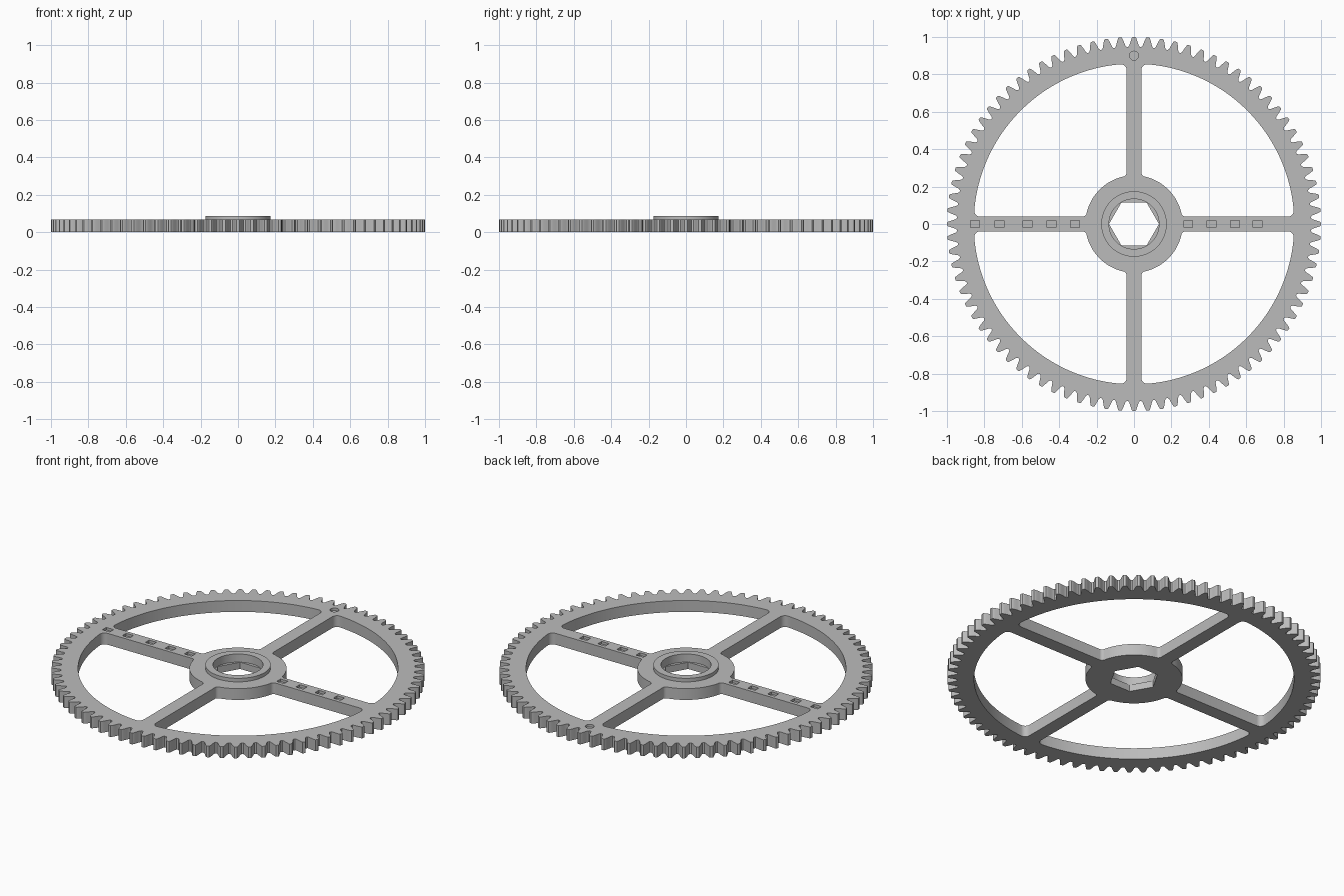
import bpy, bmesh
from math import pi, sin, cos, tan, acos, atan2, sqrt, radians

cube = bpy.data.objects.get("Cube")
if cube:
    bpy.data.objects.remove(cube, do_unlink=True)

TEETH = 84
MODULE = 2 / (TEETH + 2)
THICK, BOSS_TOP, LEDGE = 0.067, 0.088, 0.04
RIM_IN, HUB_R, SPOKE = 0.857, 0.26, 0.04
HEX_R, BOSS_R = 0.134, 0.175

grey = bpy.data.materials.new("plain grey")
grey.use_nodes = True
grey.diffuse_color = (0.5, 0.5, 0.5, 1)
grey.node_tree.nodes["Principled BSDF"].inputs["Base Color"].default_value = (0.5, 0.5, 0.5, 1)


def prism(name, points, z0, z1):
    """Extrude a closed outline from z0 to z1."""
    bm = bmesh.new()
    face = bm.faces.new([bm.verts.new((x, y, z0)) for x, y in points])
    top = bmesh.ops.extrude_face_region(bm, geom=[face])["geom"]
    verts = [v for v in top if isinstance(v, bmesh.types.BMVert)]
    bmesh.ops.translate(bm, verts=verts, vec=(0, 0, z1 - z0))
    bmesh.ops.recalc_face_normals(bm, faces=bm.faces)
    mesh = bpy.data.meshes.new(name)
    bm.to_mesh(mesh)
    bm.free()
    mesh.materials.append(grey)
    obj = bpy.data.objects.new(name, mesh)
    bpy.context.collection.objects.link(obj)
    return obj


def arc(cx, cy, r, a0, a1, n):
    return [(cx + r * cos(a0 + (a1 - a0) * i / n), cy + r * sin(a0 + (a1 - a0) * i / n))
            for i in range(n + 1)]


def circle(r, n, cx=0, cy=0):
    return arc(cx, cy, r, 0, 2 * pi, n)[:-1]


def combine(target, tool, operation):
    """Apply one boolean and remove the tool."""
    mod = target.modifiers.new("combine", 'BOOLEAN')
    mod.operation, mod.object, mod.solver = operation, tool, 'EXACT'
    bpy.context.view_layer.update()
    graph = bpy.context.evaluated_depsgraph_get()
    mesh = bpy.data.meshes.new_from_object(target.evaluated_get(graph))
    target.modifiers.clear()
    target.data = mesh
    bpy.data.objects.remove(tool, do_unlink=True)


def gear_outline():
    """Involute teeth, one of them centred on each axis."""
    pitch_r, root_r = TEETH * MODULE / 2, 1 - 2.25 * MODULE
    pressure = radians(20)
    base_r = pitch_r * cos(pressure)

    def half_angle(r):
        a = acos(base_r / r)
        return pi / (2 * TEETH) + tan(pressure) - pressure - tan(a) + a

    radii = [root_r + (1 - root_r) * t for t in (0, 0.15, 0.4, 0.7, 0.93)]
    flank = [(r, half_angle(r)) for r in radii]
    flank[0] = (root_r, flank[0][1] + 0.004)
    flank.append((1, half_angle(1) - 0.002))
    tooth = [(r, -a) for r, a in flank] + [(1, 0)] + [(r, a) for r, a in reversed(flank)]
    return [(r * cos(a + 2 * pi * k / TEETH), r * sin(a + 2 * pi * k / TEETH))
            for k in range(TEETH) for r, a in tooth]


def window_outline():
    """Quarter opening between two spokes, with rounded corners."""
    f_in, f_out = 0.02, 0.03
    yi, yo = SPOKE + f_in, SPOKE + f_out
    xi = sqrt((HUB_R + f_in) ** 2 - yi ** 2)
    xo = sqrt((RIM_IN - f_out) ** 2 - yo ** 2)
    ai, ao = atan2(yi, xi), atan2(yo, xo)
    half = arc(0, 0, HUB_R, pi / 4, ai, 10)
    half += arc(xi, yi, f_in, pi + ai, 1.5 * pi, 5)[1:]
    half += arc(xo, yo, f_out, -pi / 2, ao, 6)
    half += arc(0, 0, RIM_IN, ao, pi / 4, 20)[1:]
    return half + [(y, x) for x, y in reversed(half)][1:-1]


# Toothed disc with its raised hub
gear = prism("spoked_gear", gear_outline(), 0, THICK)
combine(gear, prism("hub_boss", circle(BOSS_R, 72), THICK / 2, BOSS_TOP), 'UNION')

# Four openings that leave the spokes
outline = window_outline()
for sx, sy in ((1, 1), (-1, 1), (-1, -1), (1, -1)):
    window = prism("window_cutter", [(sx * x, sy * y) for x, y in outline], -0.1, 0.2)
    combine(gear, window, 'DIFFERENCE')

# Hexagonal shaft hole under a round bore
combine(gear, prism("hex_cutter", circle(HEX_R - 0.0005, 6), -0.1, 0.2), 'DIFFERENCE')
combine(gear, prism("bore_cutter", circle(HEX_R, 60), LEDGE, 0.2), 'DIFFERENCE')

# Shallow pockets along the side spokes and a round dimple in the rim
for x in (-0.85, -0.72, -0.57, -0.44, -0.315, 0.29, 0.415, 0.54, 0.66):
    corners = [(x + sx * 0.024, sy * 0.018) for sx, sy in ((-1, -1), (1, -1), (1, 1), (-1, 1))]
    combine(gear, prism("pocket_cutter", corners, THICK - 0.015, 0.2), 'DIFFERENCE')
combine(gear, prism("dimple_cutter", circle(0.024, 24, 0, 0.9), THICK - 0.015, 0.2), 'DIFFERENCE')

# Smooth the round walls, keep the rims crisp
bpy.ops.object.select_all(action='DESELECT')
gear.select_set(True)
bpy.context.view_layer.objects.active = gear
bpy.ops.object.shade_smooth_by_angle(angle=radians(25))
